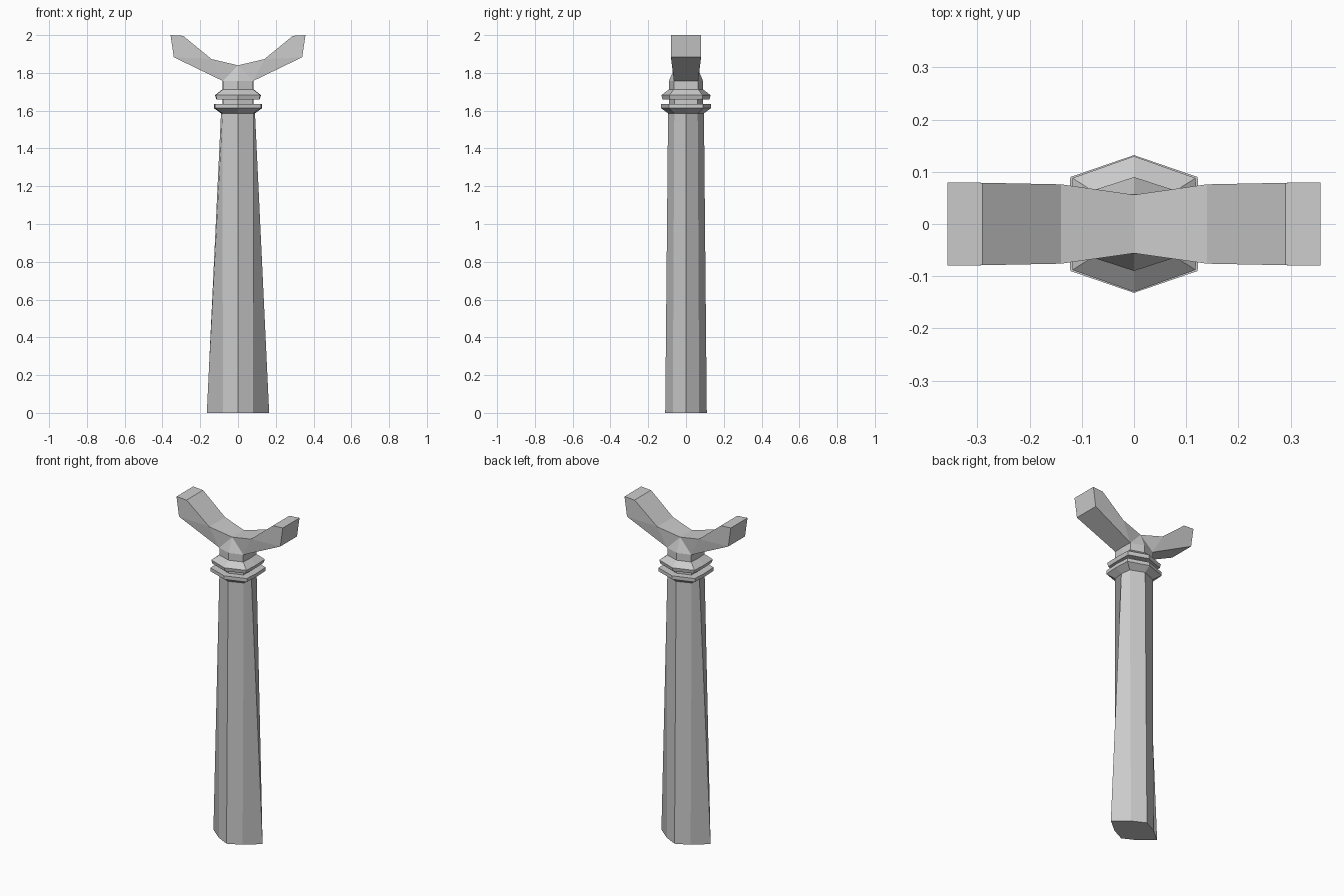
import bpy

if "Cube" in bpy.data.objects:
    bpy.data.objects.remove(bpy.data.objects["Cube"])


def new_object(name, verts, faces):
    mesh = bpy.data.meshes.new(name)
    mesh.from_pydata(verts, [], faces)
    mesh.update()
    ob = bpy.data.objects.new(name, mesh)
    bpy.context.collection.objects.link(ob)
    return ob


def loft(name, rings):
    """Eight-sided loft; ring = (z, side point x, corner x, corner y, front point y)."""
    verts = []
    for z, sx, cx, cy, fy in rings:
        verts += [(sx, 0, z), (cx, cy, z), (0, fy, z), (-cx, cy, z),
                  (-sx, 0, z), (-cx, -cy, z), (0, -fy, z), (cx, -cy, z)]
    faces = [tuple(range(7, -1, -1))]
    for r in range(len(rings) - 1):
        a, b = r * 8, r * 8 + 8
        for i in range(8):
            j = (i + 1) % 8
            faces.append((a + i, a + j, b + j, b + i))
    top = (len(rings) - 1) * 8
    faces.append(tuple(range(top, top + 8)))
    return new_object(name, verts, faces)


# Tapered shaft
loft("shaft", [(0, .165, .08, .07, .11), (1.586, .09, .082, .062, .095)])

# Two collar rings and neck
loft("collar_and_neck", [
    (1.586, .09, .082, .062, .095),
    (1.613, .127, .122, .09, .132),
    (1.634, .127, .122, .09, .132),
    (1.634, .083, .08, .062, .09),
    (1.66, .083, .08, .062, .09),
    (1.66, .115, .112, .085, .125),
    (1.682, .122, .118, .088, .13),
    (1.713, .083, .08, .064, .09),
    (1.757, .083, .08, .064, .09)])

# Forked cradle: one quarter (+x, -y), mirrored in x and y
outline = [(.08, .064, 1.757),   # 0 neck corner
           (.34, .08, 1.883),    # 1 lower outer corner
           (.357, .08, 2.0),     # 2 tip, outer
           (.29, .079, 1.996),   # 3 tip, inner
           (.14, .076, 1.873),   # 4 bend
           (0, .056, 1.84),      # 5 centre of the saddle
           (0, .09, 1.757)]      # 6 neck point
n = len(outline)
verts = [(x, -y, z) for x, y, z in outline] + [(x, 0, z) for x, y, z in outline]
faces = [(0, 1, 4), (1, 3, 4), (1, 2, 3), (0, 4, 5), (0, 5, 6)]
faces += [(i, n + i, n + i + 1, i + 1) for i in range(5)]
cradle = new_object("cradle", verts, faces)
mirror = cradle.modifiers.new("mirror", 'MIRROR')
mirror.use_axis = (True, True, False)
mirror.use_clip = True
